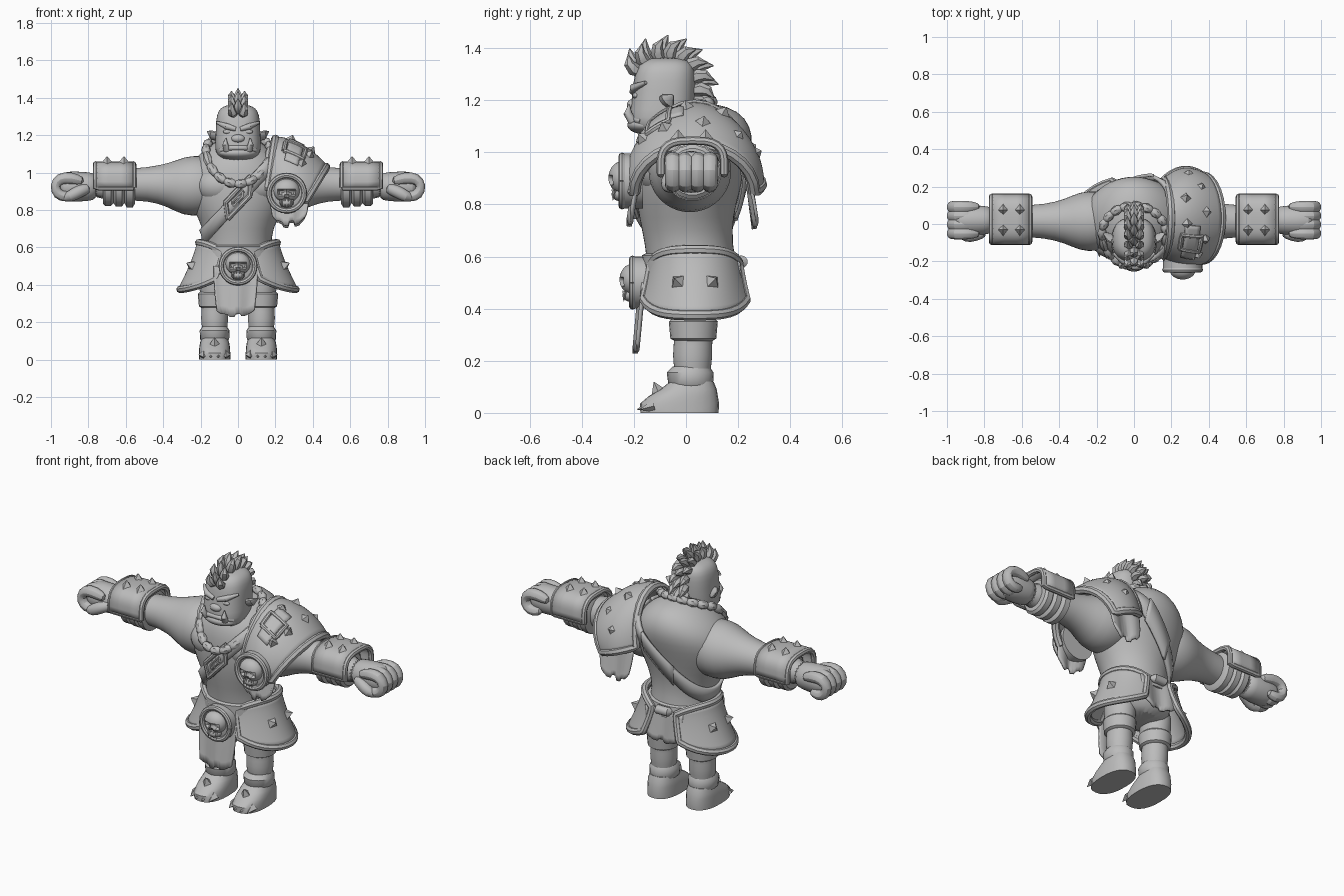
import bpy, bmesh, math
from mathutils import Vector as V

if "Cube" in bpy.data.objects:
    bpy.data.objects.remove(bpy.data.objects["Cube"])
pi, sin, cos = math.pi, math.sin, math.cos

grey = bpy.data.materials.new("clay_grey")
grey.diffuse_color = (0.5, 0.5, 0.5, 1)
grey.use_nodes = True
grey.node_tree.nodes["Principled BSDF"].inputs["Base Color"].default_value = grey.diffuse_color


def finish(name, bm, angle=40, subsurf=0, thick=0):
    bmesh.ops.recalc_face_normals(bm, faces=bm.faces)
    me = bpy.data.meshes.new(name)
    bm.to_mesh(me)
    bm.free()
    me.shade_smooth()
    me.set_sharp_from_angle(angle=math.radians(angle))
    me.materials.append(grey)
    ob = bpy.data.objects.new(name, me)
    bpy.context.collection.objects.link(ob)
    if thick:
        m = ob.modifiers.new("thickness", 'SOLIDIFY')
        m.thickness, m.offset = thick, 0
    if subsurf:
        m = ob.modifiers.new("smooth", 'SUBSURF')
        m.levels = m.render_levels = subsurf
    return ob


def skin(name, rings, **kw):
    """Join equal-sized closed rings and cap both ends."""
    bm = bmesh.new()
    vs = [[bm.verts.new(p) for p in r] for r in rings]
    n = len(vs[0])
    for a, b in zip(vs, vs[1:]):
        for i in range(n):
            bm.faces.new((a[i], a[(i + 1) % n], b[(i + 1) % n], b[i]))
    bm.faces.new(vs[0])
    bm.faces.new(vs[-1])
    return finish(name, bm, **kw)


def loft(name, secs, x=0, p=2, n=24, **kw):
    """Stack of superellipses: (z, centre y, x radius, y radius)."""
    f = lambda c: math.copysign(abs(c) ** (2 / p), c)
    return skin(name, [[(x + rx * f(cos(2 * pi * i / n)), cy + ry * f(sin(2 * pi * i / n)), z)
                        for i in range(n)] for z, cy, rx, ry in secs], **kw)


def tube(name, pts, radii, n=10, flat=1, **kw):
    """Round sweep along points; flat squashes the section."""
    pts = [V(p) for p in pts]
    if not isinstance(radii, (list, tuple)):
        radii = [radii] * len(pts)
    rings, t0, nrm = [], None, None
    for i, p in enumerate(pts):
        t = (pts[min(i + 1, len(pts) - 1)] - pts[max(i - 1, 0)]).normalized()
        if nrm is None:
            nrm = t.orthogonal().normalized() if abs(t.x) > .8 else t.cross(V((1, 0, 0))).normalized()
        else:
            nrm = t0.rotation_difference(t) @ nrm
        t0, b = t, t.cross(nrm)
        rings.append([p + radii[i] * (flat * cos(2 * pi * k / n) * nrm + sin(2 * pi * k / n) * b)
                      for k in range(n)])
    return skin(name, rings, **kw)


def sheet(name, f, nu=24, nv=8, thick=.02):
    bm = bmesh.new()
    g = [[bm.verts.new(f(i / nu, j / nv)) for j in range(nv + 1)] for i in range(nu + 1)]
    for i in range(nu):
        for j in range(nv):
            bm.faces.new((g[i][j], g[i + 1][j], g[i + 1][j + 1], g[i][j + 1]))
    return finish(name, bm, thick=thick)


def rim(name, f, r, u0=0, u1=1, v0=0, v1=1, n=14):
    """Raised border around a patch of a surface."""
    s = [i / n for i in range(n)]
    uv = ([(a, 0) for a in s] + [(1, a) for a in s] + [(1 - a, 1) for a in s]
          + [(0, 1 - a) for a in s] + [(0, 0)])
    tube(name, [f(u0 + (u1 - u0) * u, v0 + (v1 - v0) * v) for u, v in uv], r, n=8)


def spike(name, c, d, r, h, n=4):
    d = V(d).normalized()
    c = V(c) - d * .01
    tube(name, [c, c + d * (h + .01)], [r, .001], n=n, angle=20)


def stud(name, f, u, v, centre, r=.05, h=.045):
    p, e = V(f(u, v)), .01
    nm = (V(f(u + e, v)) - p).cross(V(f(u, v + e)) - p)
    spike(name, p, nm if nm.dot(p - V(centre)) > 0 else -nm, r, h)


def ball(name, c, r, deform=None):
    bm = bmesh.new()
    bmesh.ops.create_uvsphere(bm, u_segments=32, v_segments=20, radius=1)
    for v in bm.verts:
        if deform:
            deform(v.co)
        v.co = V((c[0] + v.co.x * r[0], c[1] + v.co.y * r[1], c[2] + v.co.z * r[2]))
    return finish(name, bm)


# Torso with hips and hunched back
TORSO = [(.39, .04, .10, .12), (.44, .035, .19, .17), (.55, .025, .19, .175), (.65, .01, .174, .168),
         (.75, 0, .21, .182), (.85, .005, .265, .202), (.95, .02, .29, .217), (1.03, .035, .265, .225),
         (1.10, .045, .21, .205), (1.16, .05, .13, .155), (1.19, .03, .06, .08)]
loft("torso", TORSO, subsurf=1)


def torso_at(z):
    for a, b in zip(TORSO, TORSO[1:]):
        if z <= b[0]:
            t = max(0, (z - a[0]) / (b[0] - a[0]))
            return [a[k] + (b[k] - a[k]) * t for k in (1, 2, 3)]
    return TORSO[-1][1:]


def sash(u, v, grow=1.04):
    a, z = 2 * pi * u, .86
    for _ in range(25):
        cy, rx, ry = torso_at(z)
        z = .5 * z + .5 * (.86 + 1.12 * rx * cos(a) + (v - .5) * .1)
    return (rx * grow * cos(a), cy + ry * (grow + .01) * sin(a), z)


sheet("chest_sash", sash, 48, 2, .02)
over_sash = lambda u, v: sash(u, v, 1.07)
rim("sash_buckle", over_sash, .014, .712, .785, 0, 1, 6)
rim("sash_buckle_slot", over_sash, .009, .735, .765, .35, .65, 4)
sheet("sash_back_plate", lambda u, v: sash(.19 + .1 * u, v * 1.3 - .15, 1.07), 8, 2, .015)

# Head
loft("head", [(1.06, -.10, .07, .07), (1.09, -.10, .112, .112), (1.13, -.096, .126, .125),
              (1.2, -.087, .12, .122), (1.28, -.082, .119, .12), (1.33, -.078, .108, .112),
              (1.355, -.075, .08, .085), (1.365, -.075, .035, .04)], p=2.5, subsurf=1)
ball("nose", (0, -.205, 1.182), (.036, .022, .022))
ball("jaw", (0, -.16, 1.105), (.1, .065, .035))
tube("lower_lip", [(-.09, -.17, 1.12), (-.05, -.21, 1.132), (.05, -.21, 1.132), (.09, -.17, 1.12)], .014)
for s in (1, -1):
    tube("brow", [(s * .012, -.205, 1.232), (s * .06, -.2, 1.247), (s * .112, -.155, 1.268)],
         [.012, .017, .007])
    ball("eye", (s * .055, -.193, 1.218), (.024, .012, .012))
    tube("tusk", [(s * .06, -.205, 1.12), (s * .068, -.224, 1.15), (s * .065, -.218, 1.185)], [.018, .016, .002])
    tube("ear", [(s * .1, -.085, 1.19), (s * .14, -.07, 1.2), (s * .165, -.05, 1.22)], [.03, .032, .004], flat=.5)
    ball("chest_muscle", (s * .1, -.08, .93), (.13, .108, .1))

# Crest of overlapping hair leaves, from forehead over the crown to the nape
for i in range(10):
    a = 2.5 - i * 3.2 / 9
    c = V((0, -.075 + .108 * cos(a) - (.015 if a > 2 else 0), 1.235 + .125 * sin(a)))
    d = V((0, cos(a) * 1.1, sin(a))).normalized()
    back = V((0, sin(a), -cos(a)))
    for s in (-1, 0, 1):
        o = V((s * .018, 0, 0)) + back * (.012 if s == 0 else 0)
        k = .075 if s else .085
        tube("hair_leaf", [c + o - d * .015, c + o * 1.6 + d * k * .35 - back * .006,
                           c + o * 2 + d * k * .7 + back * .002, c + o * 1.9 + d * k + back * .028],
             [.016, .026, .02, .002], n=6)


# Rope necklace
def neck(a):
    s = sin(a)
    return V((.175 * cos(a), -.05 - (.178 if s > 0 else .15) * s, 1.135 - (.2 if s > 0 else .06) * s))


for i in range(19):
    p, q = neck(2 * pi * (i - .15) / 19), neck(2 * pi * (i + 1.15) / 19)
    tube("necklace_bead", [p, p.lerp(q, .2), p.lerp(q, .5), p.lerp(q, .8), q], [.008, .02, .026, .02, .008], n=8)

# Arms, bracers and fists
for s in (1, -1):
    tube("arm", [(s * x, .015, z) for x, z in ((.1, .935), (.2, .93), (.29, .927), (.37, .935), (.48, .938), (.62, .935), (.8, .925))],
         [.14, .165, .16, .118, .09, .085, .07], n=20, subsurf=1)
    for k in range(3):
        x = .55 + k * .058
        tube("bracer_band", [(s * (x + t), .025, .925) for t in (0, .012, .045, .057)],
             [.09, .112 - k * .004, .112 - k * .004, .09], n=20)

    def guard(u, v):
        a, f = pi * (1.04 - 1.08 * u), lambda c: math.copysign(abs(c) ** .65, c)
        return (s * (.56 + .2 * v), .025 + .122 * f(cos(a)), .945 + .1 * f(sin(a)))
    sheet("bracer_plate", guard, 24, 3, .028)
    rim("bracer_rim", guard, .016)
    for x in (.61, .70):
        for y in (-.03, .075):
            spike("bracer_stud", (s * x, y, 1.052), (0, 0, 1), .038, .035)
    tube("palm", [(s * x, .02, .925) for x in (.75, .8, .87, .94, .965)], [.072, .078, .084, .08, .05], n=16, subsurf=1)
    for k in range(4):
        y = -.05 + k * .047
        tube("finger", [(s * x, y, z) for x, z in ((.82, .95), (.89, .973), (.955, .97), (.983, .93), (.965, .882), (.92, .868), (.87, .885))],
             [.024, .037, .037, .032, .035, .034, .02], n=8, subsurf=1)
    tube("thumb", [(s * .79, -.04, .92), (s * .85, -.06, .9), (s * .9, -.07, .87), (s * .945, -.05, .86)],
         [.03, .036, .034, .014], subsurf=1)


# Shoulder guard on one side
def pad(u, v):
    t = pi * u
    s, b = sin(t), .16 * v * (1 - v)
    x = .16 + .04 * s + v * (.2 + .07 * s)
    return (x, .032 - (.2 + .03 * v + b) * cos(t), .92 - .07 * v + (.26 - .08 * v + b * .9) * s)


sheet("shoulder_guard", pad, 30, 10, .025)
rim("shoulder_guard_rim", pad, .023)
for u, v in ((.24, .6), (.36, .68), (.46, .3), (.54, .68), (.64, .3), (.72, .65), (.86, .5)):
    stud("shoulder_stud", pad, u, v, (.25, .03, .9), h=.04 if u < .7 else .03)


def strap(u, v):
    p = V(pad(u, v))
    return p + (p - V((.25, .03, .9))).normalized() * .014


sheet("shoulder_strap", lambda u, v: strap(.2 + .25 * u, .27 + .28 * v), 10, 4, .012)
rim("shoulder_buckle", strap, .013, .27, .38, .22, .6, 5)


def cloth(name, x0, x1, top, low, y0, y1, step):
    jag = lambda u: (.01, .02, .005, .03, .01, .015, .02)[int(u * 6.001)]
    mid = (x0 + x1) / 2
    sheet(name, lambda u, v: (mid + (x1 - x0) * (u - .5) * (1 - .15 * v * v), y0 + (y1 - y0) * v + .008 * sin(u * 9),
                              top + (low + step * (abs(2 * u - 1) ** 3 * .05 + jag(u)) - top) * v), 24, 6, .012)


cloth("shoulder_cloth_front", .17, .38, .9, .71, -.19, -.215, 1)
cloth("shoulder_cloth_back", .17, .38, .9, .70, .24, .265, 1)
cloth("front_loincloth", -.13, .105, .5, .225, -.168, -.192, .6)
cloth("back_loincloth", -.12, .12, .58, .39, .195, .215, .6)


# Skull medallions
def sockets(co):
    if co.y < 0:
        if (abs(co.x) - .4) ** 2 + (co.z + .12) ** 2 < .075:
            co.y += .4
        elif abs(co.x) < .14 and -.72 < co.z < -.4:
            co.y += .3


def medallion(x, y, z, r):
    tube("medallion_disc", [(x, y + .08, z), (x, y + .005, z), (x, y, z)], [r, r, r * .93], n=28)
    tube("medallion_ring", [(x + r * .9 * cos(i * pi / 14), y, z + r * .9 * sin(i * pi / 14)) for i in range(29)], r * .14, n=8)
    ball("skull", (x, y, z + r * .12), (r * .66, r * .5, r * .6), sockets)
    ball("skull_jaw", (x, y - .005, z - r * .48), (r * .36, r * .34, r * .26))
    for k in range(4):
        spike("skull_tooth", (x + (k - 1.5) * r * .17, y - r * .3, z - r * .42), (0, -.15, -1), r * .1, r * .3)


medallion(.26, -.245, .89, .105)
medallion(0, -.205, .5, .1)

# Belt and flared hip guards
loft("belt", [(.535, .02, .19, .168), (.54, .02, .207, .187), (.605, .015, .2, .184), (.612, .015, .18, .17)], n=32)
tube("belt_knot", [(-.05, .2, .58), (-.035, .212, .58), (.035, .212, .58), (.05, .2, .58)], [.01, .025, .025, .01])
for s in (1, -1):
    def hip(u, v):
        a = math.radians(-68 + 136 * u)
        w, e = v ** 1.3, abs(2 * u - 1) ** 3
        return (s * (.21 + .1 * w) * cos(a), .035 + (.18 + .03 * w) * sin(a),
                .625 - .25 * v + e * (.06 * v - .05 * (1 - v)))
    sheet("hip_guard", hip, 24, 8, .022)
    rim("hip_guard_rim", hip, .02)
    for u in (.36, .64):
        stud("hip_stud", hip, u, .5, (0, .03, .5), .048, .045)

    # Legs, wraps and boots
    x = s * .125
    loft("leg", [(.08, .03, .06, .06), (.16, .025, .065, .068), (.22, .025, .077, .08), (.29, .028, .066, .07),
                 (.36, .03, .082, .09), (.46, .03, .088, .1), (.5, .03, .07, .08)], x, 2, 20, subsurf=1)
    loft("knee_wrap", [(.275, .03, .068, .07), (.285, .028, .084, .088), (.35, .028, .09, .094), (.365, .03, .075, .08)], x, n=20)
    loft("ankle_wrap", [(.1, .02, .07, .08), (.11, .018, .078, .086), (.155, .016, .08, .09), (.178, .02, .065, .07)], x, n=20)
    loft("boot", [(0, -.025, .084, .15), (.035, -.025, .084, .152), (.065, -.01, .082, .132),
                  (.09, .01, .078, .108), (.12, .022, .068, .084)], x, 2.4, 24)
    for k in range(4):
        spike("toe_claw", (x + (k - 1.5) * .04, -.15 + .012 * abs(k - 1.5), .024), (0, -1, -.25), .026, .045)
    spike("boot_stud", (x, -.105, .078), (0, -.45, 1), .036, .045)
